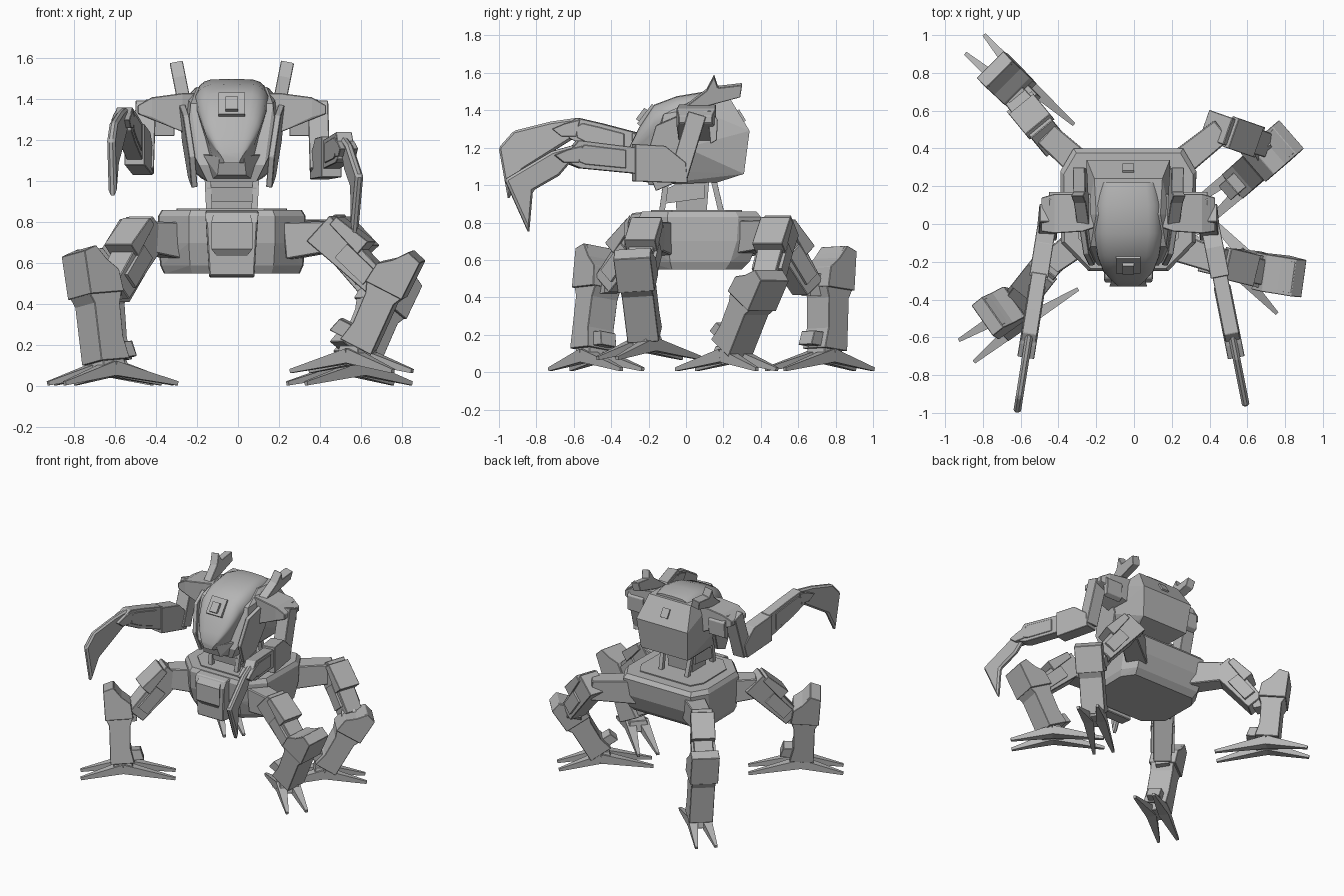
import bpy, bmesh, math
from mathutils import Vector as V

cube = bpy.data.objects.get("Cube")
if cube:
    bpy.data.objects.remove(cube)

grey = bpy.data.materials.new("plain_grey")
grey.use_nodes = True
grey.diffuse_color = (0.46, 0.46, 0.46, 1)
grey.node_tree.nodes["Principled BSDF"].inputs["Base Color"].default_value = (0.46, 0.46, 0.46, 1)
CX = -0.03            # centre line of the body
UP = V((0, 0, 1))
BACK = V((0, 1, 0))


def finish(name, bm, bevel=0.0, smooth=False):
    bmesh.ops.recalc_face_normals(bm, faces=bm.faces)
    mesh = bpy.data.meshes.new(name)
    bm.to_mesh(mesh)
    bm.free()
    mesh.materials.append(grey)
    ob = bpy.data.objects.new(name, mesh)
    bpy.context.collection.objects.link(ob)
    if bevel:
        mod = ob.modifiers.new("chamfer", "BEVEL")
        mod.width, mod.segments, mod.limit_method = bevel, 1, "ANGLE"
    if smooth:
        bpy.ops.object.select_all(action="DESELECT")
        ob.select_set(True)
        bpy.context.view_layer.objects.active = ob
        bpy.ops.object.shade_smooth_by_angle(angle=math.radians(40))


def hull(name, points, bevel=0.0):
    """Convex block around points."""
    bm = bmesh.new()
    for p in points:
        bm.verts.new(p)
    bmesh.ops.convex_hull(bm, input=bm.verts)
    loose = [v for v in bm.verts if not v.link_faces]
    bmesh.ops.delete(bm, geom=loose, context="VERTS")
    bmesh.ops.dissolve_limit(bm, angle_limit=0.02, verts=bm.verts, edges=bm.edges)
    finish(name, bm, bevel)


def beam(name, p0, p1, size0, size1=None, hint=UP, bevel=0.0):
    """Tapered box from p0 to p1; sizes are (side, height)."""
    p0, p1 = V(p0), V(p1)
    side = (p1 - p0).cross(hint).normalized()
    top = side.cross(p1 - p0).normalized()
    pts = [p + side * s * i / 2 + top * h * j / 2
           for p, (s, h) in ((p0, size0), (p1, size1 or size0))
           for i in (-1, 1) for j in (-1, 1)]
    hull(name, pts, bevel)


def slab(name, profile, origin, u, v, thick, bevel=0.003):
    """Profile in the u, v plane, given thickness both ways."""
    origin, u, v = V(origin), V(u), V(v)
    n = u.cross(v).normalized() * thick / 2
    bm = bmesh.new()
    a, b = [[bm.verts.new(origin + u * x + v * y + n * s) for x, y in profile] for s in (-1, 1)]
    bm.faces.new(a)
    bm.faces.new(b[::-1])
    for i in range(len(a)):
        j = (i + 1) % len(a)
        bm.faces.new((a[i], b[i], b[j], a[j]))
    finish(name, bm, bevel)


def both(points):
    return [(CX + s * x, y, z) for x, y, z in points for s in (-1, 1)]


# Pelvis: octagonal tub with a chamfered rim
OCT = [(0.29, 0.4), (0.36, 0.28), (0.355, -0.1), (0.21, -0.25)]
hull("pelvis", both([(x * kx, y * ky, z) for kx, ky, z in
                     ((0.95, 0.94, 0.86), (1, 1, 0.83), (1, 0.97, 0.7), (0.97, 0.85, 0.59), (0.92, 0.75, 0.55))
                     for x, y in OCT]))
hull("pelvis_deck", both([(x * 0.75, y * 0.75, z) for z in (0.85, 0.868) for x, y in OCT]))
hull("front_apron", both([(0.13, -0.2, 0.86), (0.13, -0.29, 0.85), (0.125, -0.31, 0.8),
                          (0.11, -0.3, 0.54), (0.11, -0.2, 0.53)]), 0.006)
hull("apron_bulge", both([(0.09, -0.3, 0.84), (0.1, -0.33, 0.8), (0.1, -0.33, 0.67),
                          (0.07, -0.3, 0.63)]))

# Waist column and struts
beam("waist", (CX, 0.03, 0.85), (CX, 0.03, 1.1), (0.2, 0.16), (0.24, 0.2), BACK)
hull("waist_block", both([(0.12, -0.12, 0.9), (0.12, -0.13, 0.97), (0.12, 0.1, 1.07), (0.12, 0.1, 0.93)]))
for s in (-1, 1):
    for y0, y1 in ((-0.13, -0.1), (0.19, 0.14)):
        beam("waist_strut", (CX + s * 0.11, y0, 0.85), (CX + s * 0.12, y1, 1.06), (0.03, 0.03), hint=BACK)

# Torso shell with angular back
hull("torso", both([(0.17, 0.05, 1.46), (0.18, 0.24, 1.455), (0.22, 0.34, 1.29), (0.2, 0.31, 1.06),
                    (0.15, 0.17, 1.015), (0.12, -0.2, 1.0), (0.22, 0.05, 1.41), (0.24, 0.0, 1.2),
                    (0.22, -0.15, 1.2), (0.16, -0.22, 1.08), (0.2, -0.12, 1.38)]))

# Canopy with soft corners narrowing to a nose, lofted from arches along y
bm = bmesh.new()
rings = []
for y, w, z0, z1 in ((0.22, 0.18, 1.2, 1.475), (0.1, 0.2, 1.18, 1.5), (-0.05, 0.205, 1.14, 1.475),
                     (-0.17, 0.185, 1.1, 1.43), (-0.25, 0.15, 1.09, 1.31), (-0.3, 0.1, 1.09, 1.21),
                     (-0.33, 0.06, 1.09, 1.14)):
    ring = []
    for i in range(17):
        c, s = math.cos(math.pi * i / 16), math.sin(math.pi * i / 16)
        width = w * math.copysign(abs(c) ** 0.4, c) * (0.6 + 0.4 * min(1, 1.6 * s))
        ring.append(bm.verts.new((CX + width, y, z0 + (z1 - z0) * abs(s) ** 0.6)))
    rings.append(ring)
for a, b in zip(rings, rings[1:]):
    for i in range(17):
        j = (i + 1) % 17
        bm.faces.new((a[i], a[j], b[j], b[i]))
bm.faces.new(rings[0])
bm.faces.new(rings[-1])
finish("canopy", bm, smooth=True)

hull("chin", both([(0.06, -0.31, 1.12), (0.07, -0.28, 1.03), (0.11, -0.14, 1.0), (0.14, -0.2, 1.13)]))
beam("front_window_frame", (CX, -0.17, 1.425), (CX, -0.25, 1.32), (0.13, 0.03))
beam("front_window", (CX, -0.205, 1.4), (CX, -0.25, 1.34), (0.06, 0.045))
beam("back_window", (CX, 0.275, 1.4), (CX, 0.312, 1.34), (0.06, 0.02))

# Cheeks, antennae and shoulders on both sides
CHEEK = [(-0.22, 1.12), (-0.16, 1.32), (-0.02, 1.38), (0.04, 1.2), (-0.04, 1.02), (-0.16, 0.97)]
ANTENNA = [(-0.02, 1.41), (0.11, 1.51), (0.15, 1.585), (0.17, 1.525), (0.3, 1.54), (0.29, 1.475), (0.12, 1.43)]
for s in (-1, 1):
    # cheeks flare outwards with height
    slab("cheek", CHEEK, (CX + s * (0.225 - 0.12 * 1.2), 0, 0), (s * 0.1, 1, 0), (s * 0.12, 0, 1), 0.03)
    slab("antenna", ANTENNA, (CX + s * (0.255 - 0.2 * 1.5), 0, 0), (0, 1, 0), (s * 0.2, 0, 1), 0.065)
    hull("shoulder", [(CX + s * x, y, z) for x, y0, y1, z0, z1 in
                      ((0.18, -0.02, 0.16, 1.22, 1.43), (0.24, -0.04, 0.16, 1.24, 1.43),
                       (0.39, -0.05, 0.16, 1.31, 1.41), (0.46, -0.04, 0.14, 1.33, 1.37))
                      for y in (y0, y1) for z in (z0, z1)], 0.004)
    slab("shoulder_flap", [(0.06, 1.39), (0.13, 1.4), (0.17, 1.35), (0.165, 1.24), (0.13, 1.22), (0.12, 1.33)],
         (CX + s * 0.35, 0, 0), BACK, UP, 0.14)

# Arms: upper arm, two forearm pieces and a hooked blade, each with its own pose
ARMS = [
    ("left", 0.40, 0.2,
     [(0.28, 1.02), (0, 1.01), (0.01, 1.12), (0.12, 1.21), (0.28, 1.22)],
     [(0.26, 1.2), (0.5, 1.23), (0.58, 1.24), (0.63, 1.18), (0.62, 1.11), (0.57, 1.09), (0.26, 1.06)],
     [(0.58, 1.22), (0.72, 1.18), (0.97, 1.03), (0.84, 0.74), (0.82, 0.97), (0.68, 1.05), (0.62, 1.12)]),
    ("right", -0.46, -0.16,
     [(0.28, 1.08), (0.03, 1.03), (0, 1.13), (0.1, 1.24), (0.28, 1.28)],
     [(0.26, 1.28), (0.45, 1.33), (0.58, 1.36), (0.63, 1.33), (0.62, 1.25), (0.5, 1.19), (0.26, 1.1)],
     [(0.58, 1.36), (0.72, 1.34), (0.92, 1.29), (1.0, 1.2), (0.95, 0.92), (0.87, 1.08), (0.68, 1.2), (0.6, 1.25)]),
]
for side, x, lean, rear, fore, blade in ARMS:
    s = math.copysign(1, x)
    u = (lean, -1, 0)
    beam(side + "_upper_arm", (CX + s * 0.42, 0.06, 1.38), (x, -0.04, 1.05), (0.1, 0.1), hint=BACK, bevel=0.004)
    slab(side + "_elbow", rear, (x, 0, 0), u, UP, 0.1)
    slab(side + "_forearm", fore, (x, 0, 0), u, UP, 0.08)
    mid = sum((V(p) for p in fore), V((0, 0))) / len(fore)
    slab(side + "_forearm_panel", [mid + (V(p) - mid) * 0.7 for p in fore], (x, 0, 0), u, UP, 0.09)
    root = V(blade[0])
    slab(side + "_wrist", [root + V(p) for p in ((-0.02, -0.01), (0.06, -0.03), (0.13, -0.06), (0.08, -0.1), (0, -0.1))],
         (x, 0, 0), u, UP, 0.09)
    slab(side + "_blade", blade, (x, 0, 0), u, UP, 0.04, 0.012)

# Legs: hip, knee, thigh end, shin top, ankle, shin heading, foot heading, foot lift
LEGS = [
    ("back_right", (-0.27, 0.3, 0.71), (-0.47, 0.48, 0.73), (-0.61, 0.65, 0.45),
     (-0.69, 0.77, 0.66), (-0.63, 0.74, 0.12), 135, 135, 0),
    ("front_right", (-0.3, -0.1, 0.71), (-0.46, -0.22, 0.73), (-0.61, -0.41, 0.47),
     (-0.72, -0.45, 0.66), (-0.64, -0.5, 0.12), 215, 215, 0),
    ("front_left", (0.25, -0.13, 0.71), (0.45, -0.2, 0.73), (0.7, -0.26, 0.49),
     (0.81, -0.28, 0.66), (0.58, -0.22, 0.2), -8, -42, 0.06),
    ("back_left", (0.22, 0.3, 0.72), (0.47, 0.5, 0.74), (0.67, 0.43, 0.48),
     (0.77, 0.42, 0.55), (0.57, 0.24, 0.13), 41, 40, 0),
]
SHIN = [(0, -0.08), (0, 0.09), (0.52, 0.08), (0.6, 0.1), (0.99, 0.1), (1.03, 0.03),
        (0.9, -0.02), (0.8, -0.08), (0.6, -0.09), (0.5, -0.07), (0.2, -0.06)]


def heading(deg):
    return V((math.cos(math.radians(deg)), math.sin(math.radians(deg)), 0))


for name, hip, knee, end, top, ankle, turn, toe, lift in LEGS:
    hip, knee, end, top, ankle = map(V, (hip, knee, end, top, ankle))
    beam(name + "_hip", hip, knee, (0.15, 0.18), (0.13, 0.15), bevel=0.006)
    along = (end - knee).normalized()
    rise = along.cross(UP).cross(along).normalized()
    beam(name + "_thigh", knee - along * 0.06, end, (0.15, 0.17), (0.13, 0.13), bevel=0.004)
    # raised plate and side panels of the thigh
    beam(name + "_thigh_plate", knee + rise * 0.08 - along * 0.03, knee + rise * 0.085 + along * 0.17,
         (0.17, 0.05), (0.17, 0.08), bevel=0.003)
    beam(name + "_thigh_panel", knee + along * 0.1, end - along * 0.06, (0.17, 0.09))
    beam(name + "_knee_axle", end - along * 0.02, end.lerp(ankle.lerp(top, 0.65), 0.9), (0.1, 0.12))
    # shin and its wider head
    axis = top - ankle
    out = heading(turn)
    out = (out - axis * out.dot(axis) / axis.length_squared).normalized()
    slab(name + "_shin", SHIN, ankle, axis, out, 0.17)
    slab(name + "_shin_head", [(a, b * 1.05) for a, b in SHIN[3:9]], ankle, axis, out, 0.2)
    slab(name + "_heel", [(0.02, -0.15), (0.02, 0), (0.16, 0), (0.16, -0.13)], ankle, axis, out, 0.1)
    # foot with paired claws fore and aft, set side by side
    base = V((ankle.x, ankle.y, lift))
    beam(name + "_foot", base + UP * 0.06, base + UP * 0.14, (0.16, 0.16), (0.12, 0.12), hint=heading(toe), bevel=0.004)
    for angle, reach in ((toe, 0.3), (toe + 180, 0.37)):
        for s in (-1, 1):
            side = heading(angle + 90) * s
            beam(name + "_claw", base + UP * 0.09 + side * 0.045, base + UP * 0.015 + side * 0.07 + heading(angle) * reach,
                 (0.075, 0.07), (0.02, 0.02))
